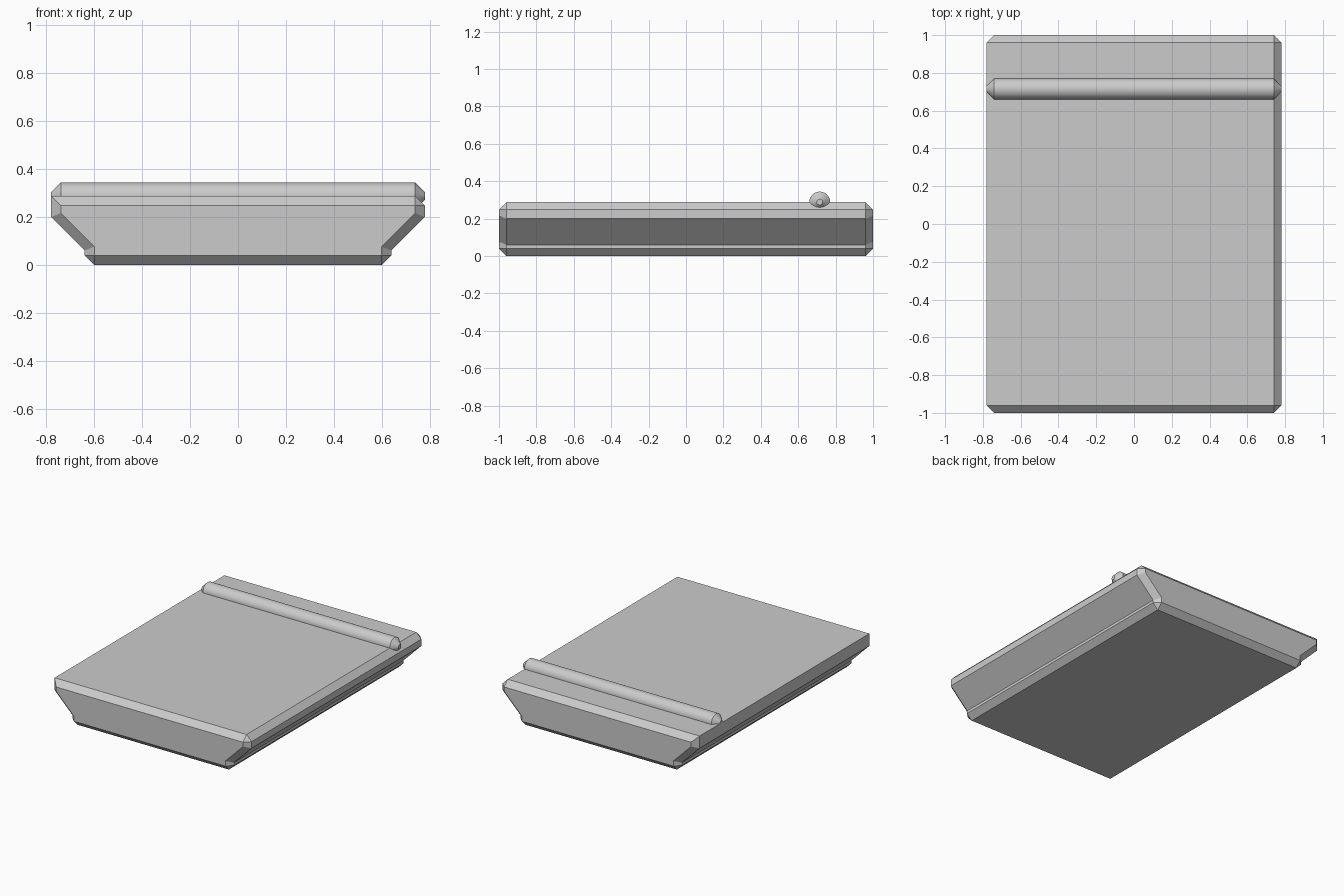
import bpy, bmesh, math

cube = bpy.data.objects.get("Cube")
if cube:
    bpy.data.objects.remove(cube, do_unlink=True)

GREY = (0.6, 0.6, 0.6, 1.0)
material = bpy.data.materials.new("light_grey")
material.use_nodes = True
material.diffuse_color = GREY
material.node_tree.nodes["Principled BSDF"].inputs["Base Color"].default_value = GREY


def add_object(name, bm):
    """Turn a bmesh into a named object with clean normals."""
    bmesh.ops.remove_doubles(bm, verts=bm.verts, dist=0.0001)
    bmesh.ops.dissolve_degenerate(bm, edges=bm.edges, dist=0.0001)
    bmesh.ops.recalc_face_normals(bm, faces=bm.faces)
    mesh = bpy.data.meshes.new(name)
    bm.to_mesh(mesh)
    bm.free()
    mesh.materials.append(material)
    obj = bpy.data.objects.new(name, mesh)
    bpy.context.collection.objects.link(obj)
    return obj


def loft(rings):
    """Skin a list of equal-length rings and cap both ends."""
    bm = bmesh.new()
    loops = [[bm.verts.new(p) for p in ring] for ring in rings]
    n = len(loops[0])
    for a, b in zip(loops, loops[1:]):
        for i in range(n):
            j = (i + 1) % n
            bm.faces.new((a[i], a[j], b[j], b[i]))
    bm.faces.new(loops[0])
    bm.faces.new(loops[-1])
    return bm


# Tray block: chamfered section with a foot, sloped flanks and one square top edge
TOP, BEVEL, HALF_LENGTH = 0.288, 0.04, 1.0
section = [(-0.6, 0), (0.6, 0), (0.64, 0.04), (0.64, 0.06), (0.78, 0.2),
           (0.78, TOP - BEVEL), (0.74, TOP), (-0.78, TOP),
           (-0.78, 0.2), (-0.64, 0.06), (-0.64, 0.04)]
# Same section inset by the bevel, for the end faces
shift = BEVEL * math.tan(math.pi / 8)


def inset(x, z):
    side = math.copysign(1, x)
    if z == 0:
        return x, BEVEL
    if z == TOP:
        return side * 0.74, TOP - BEVEL
    return x - side * BEVEL, z + (shift if z in (0.06, 0.2) else 0)


end = [inset(x, z) for x, z in section]
inner = HALF_LENGTH - BEVEL
stations = [(-HALF_LENGTH, end), (-inner, section), (inner, section), (HALF_LENGTH, end)]
add_object("block", loft([[(x, y, z) for x, z in ring] for y, ring in stations]))

# Ridge rod: round bar across the top with chamfered ends
RADIUS, ROD_Y, SIDES = 0.056, 0.715, 64
rings = []
for x, r in [(-0.78, RADIUS - BEVEL), (-0.74, RADIUS), (0.74, RADIUS), (0.78, RADIUS - BEVEL)]:
    angles = [math.tau * i / SIDES for i in range(SIDES)]
    rings.append([(x, ROD_Y + r * math.cos(a), TOP + r * math.sin(a)) for a in angles])
rod = add_object("ridge_rod", loft(rings))
bpy.ops.object.select_all(action="DESELECT")
rod.select_set(True)
bpy.context.view_layer.objects.active = rod
bpy.ops.object.shade_smooth_by_angle(angle=math.radians(30))
